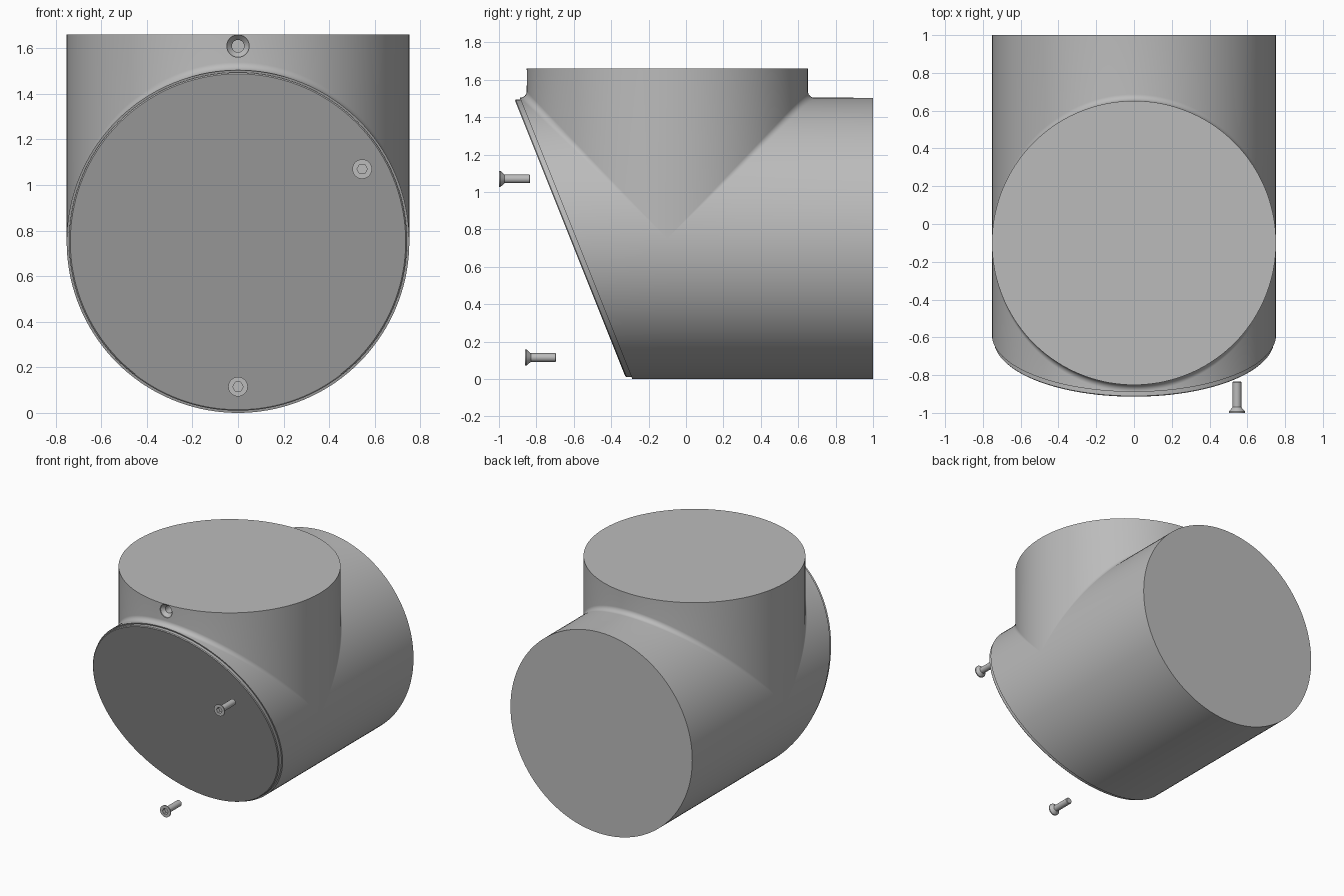
import bpy, bmesh, math
from mathutils import Vector

if "Cube" in bpy.data.objects:
    bpy.data.objects.remove(bpy.data.objects["Cube"])

R, ZC, YC = 0.752, 0.752, -0.10      # both pipes share one radius
TOP, BACK, FILLET = 1.66, 1.0, 0.035
N = 72                               # segments per half turn

grey = bpy.data.materials.new("plain grey")
grey.diffuse_color = (0.5, 0.5, 0.5, 1)
grey.use_nodes = True
grey.node_tree.nodes["Principled BSDF"].inputs["Base Color"].default_value = grey.diffuse_color


def slant_y(z):
    return -0.287 - 0.4 * z


def finish(bm, name):
    bmesh.ops.remove_doubles(bm, verts=bm.verts, dist=1e-5)
    bmesh.ops.dissolve_degenerate(bm, edges=bm.edges, dist=1e-6)
    bmesh.ops.holes_fill(bm, edges=[e for e in bm.edges if e.is_boundary], sides=0)
    bmesh.ops.recalc_face_normals(bm, faces=bm.faces)
    me = bpy.data.meshes.new(name)
    bm.to_mesh(me)
    bm.free()
    me.materials.append(grey)
    ob = bpy.data.objects.new(name, me)
    bpy.context.collection.objects.link(ob)
    return ob


def smooth(ob, angle=30):
    bpy.ops.object.select_all(action='DESELECT')
    ob.select_set(True)
    bpy.context.view_layer.objects.active = ob
    bpy.ops.object.shade_smooth_by_angle(angle=math.radians(angle))


def skin(bm, rows, closed=False):
    rows = [[bm.verts.new(p) for p in row] for row in rows]
    pairs = list(zip(rows, rows[1:])) + ([(rows[-1], rows[0])] if closed else [])
    for a, b in pairs:
        for i in range(len(a) - 1):
            bm.faces.new((a[i], a[i + 1], b[i + 1], b[i]))


def branch_row(phi, side):
    """One strip along the horizontal pipe, round the fillet, up the vertical pipe."""
    c, s = math.cos(phi), max(math.sin(phi), 0)
    if s < 1e-9:
        s = 0
    x, z = R * c, ZC + R * s
    centre = Vector(((R + FILLET) * c, YC + side * (R + FILLET) * s, ZC + (R + FILLET) * s))
    n1, n2 = Vector((c, 0, s)), Vector((c, side * s, 0))
    row = [Vector((x, BACK if side > 0 else slant_y(z), z))]
    for k in range(9):
        row.append(centre - FILLET * n1.lerp(n2, k / 8).normalized())
    row.append(Vector((x, YC + side * R * s, TOP)))
    return row


# Pipe body: filleted upper halves front and back, plain lower half
bm = bmesh.new()
for side in (1, -1):
    skin(bm, [branch_row(math.pi * i / N, side) for i in range(N + 1)])
lower = []
for i in range(N + 1):
    a = math.pi + math.pi * i / N
    x, z = R * math.cos(a), ZC + R * math.sin(a)
    lower.append([Vector((x, y, z)) for y in (BACK, YC, slant_y(z))])
skin(bm, lower)
body = finish(bm, "pipe_body")

# Slanted front cover with a slightly smaller rim
bm = bmesh.new()
rows = []
for i in range(2 * N):
    a = math.pi * i / N
    row = []
    for r, off in ((0.742, 0.0), (0.742, -0.026), (0.736, -0.032)):
        x, z = r * math.cos(a), ZC + r * math.sin(a)
        row.append(Vector((x, slant_y(z) + off, z)))
    rows.append(row)
skin(bm, rows, closed=True)
smooth(finish(bm, "front_cover"))


def lathe(name, profile, x, y, z, seg=36):
    """Profile points are (radius, depth along +y, is_hexagon)."""
    bm = bmesh.new()
    rows = []
    for i in range(seg):
        a = 2 * math.pi * i / seg
        hexa = math.cos(math.pi / 6) / math.cos(a % (math.pi / 3) - math.pi / 6)
        rows.append([Vector((x + r * (hexa if h else 1) * math.cos(a), y + d,
                             z + r * (hexa if h else 1) * math.sin(a)))
                     for r, d, h in profile])
    skin(bm, rows, closed=True)
    return finish(bm, name)


# Countersunk screw hole in the vertical collar
cutter = lathe("hole_cutter", [(0.049, -0.05, 0), (0.049, 0.008, 0), (0.027, 0.032, 0),
                               (0.027, 0.13, 0)], 0, YC - R, 1.61)
cutter.hide_render = True
mod = body.modifiers.new("screw_hole", 'BOOLEAN')
mod.operation = 'DIFFERENCE'
mod.solver = 'EXACT'
mod.object = cutter
bpy.ops.object.select_all(action='DESELECT')
body.select_set(True)
bpy.context.view_layer.objects.active = body
bpy.ops.object.modifier_apply(modifier=mod.name)
bpy.data.objects.remove(cutter)
smooth(body)

# Loose countersunk screws with hexagonal sockets
SCREW = [(0.023, 0.025, 1), (0.023, 0.0, 1), (0.043, 0.0, 0), (0.043, 0.008, 0),
         (0.023, 0.03, 0), (0.023, 0.162, 0), (0.02, 0.166, 0)]
for name, x, y, z in (("upper_screw", 0.545, -1.0, 1.07), ("lower_screw", 0, -0.86, 0.115)):
    smooth(lathe(name, SCREW, x, y, z))
